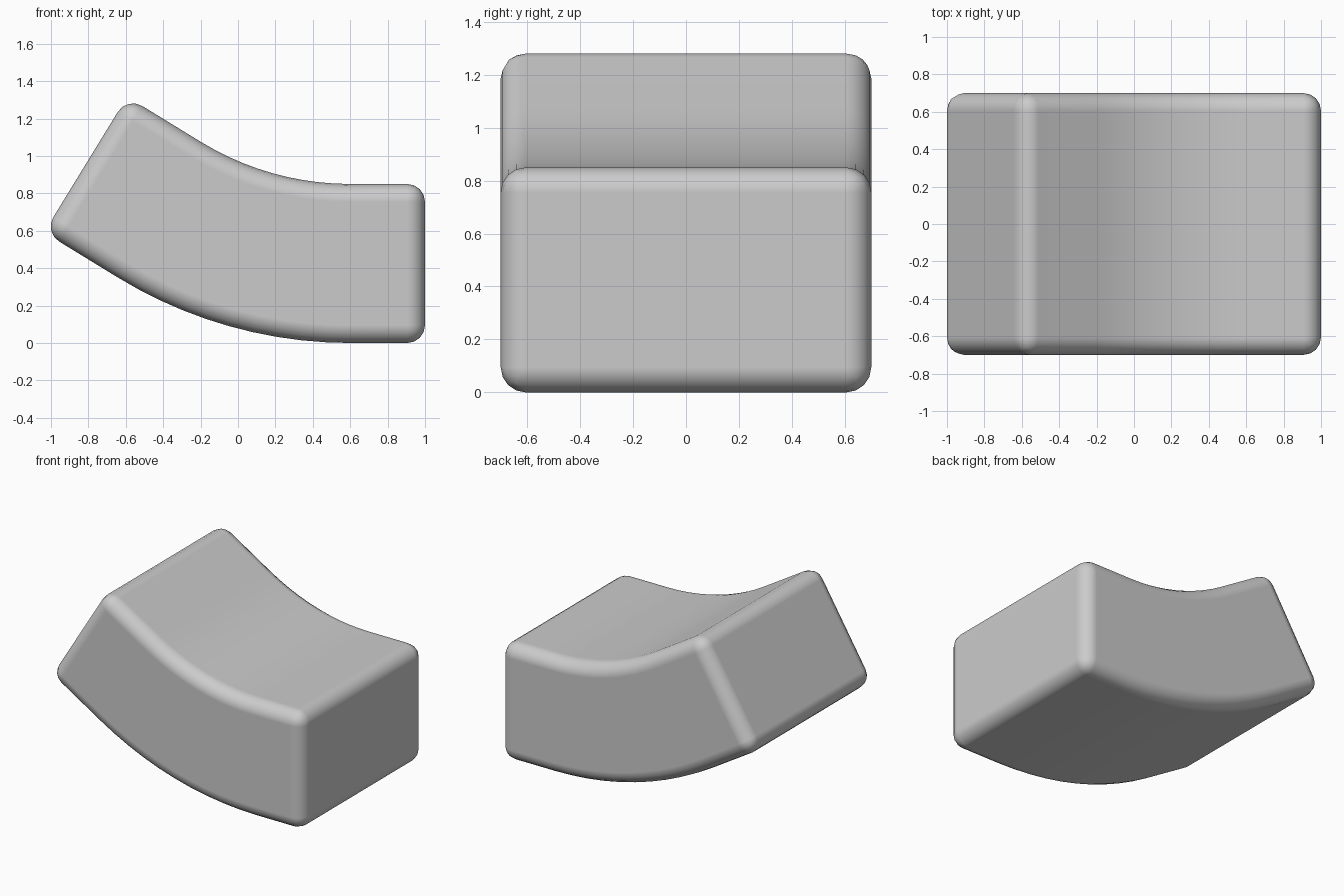
import bpy, bmesh
from math import sin, cos, radians

if "Cube" in bpy.data.objects:
    bpy.data.objects.remove(bpy.data.objects["Cube"])

THICK, HALF_Y = 0.85, 0.70
BEND, RADIUS, START_X = radians(31.5), 2.38, 0.60
STEPS = 10

# Stations along the bottom: straight end, circular bend, tilted straight end
stations = [(1.0, 0.0, 0.0)]
for i in range(STEPS + 1):
    a = BEND * i / STEPS
    stations.append((START_X - RADIUS * sin(a), RADIUS * (1 - cos(a)), a))
x, z, a = stations[-1]
length = (x + 1.037) / cos(BEND)
stations.append((x - length * cos(a), z + length * sin(a), a))

# Rectangular section swept through the stations
bm = bmesh.new()
rings = []
for x, z, a in stations:
    tx, tz = x + THICK * sin(a), z + THICK * cos(a)
    rings.append([bm.verts.new(p) for p in (
        (x, -HALF_Y, z), (x, HALF_Y, z), (tx, HALF_Y, tz), (tx, -HALF_Y, tz))])
for r, s in zip(rings, rings[1:]):
    for i in range(4):
        j = (i + 1) % 4
        bm.faces.new((r[i], r[j], s[j], s[i]))
bm.faces.new(rings[0])
bm.faces.new(rings[-1])
bmesh.ops.recalc_face_normals(bm, faces=bm.faces)
for f in bm.faces:
    f.smooth = True

mesh = bpy.data.meshes.new("bent_block")
bm.to_mesh(mesh)
bm.free()
block = bpy.data.objects.new("bent_block", mesh)
bpy.context.collection.objects.link(block)

# Rounded edges all around
bevel = block.modifiers.new("rounded_edges", 'BEVEL')
bevel.width = 0.095
bevel.segments = 4
bevel.limit_method = 'ANGLE'
bevel.angle_limit = radians(40)
bevel.use_clamp_overlap = False
bevel.harden_normals = True
